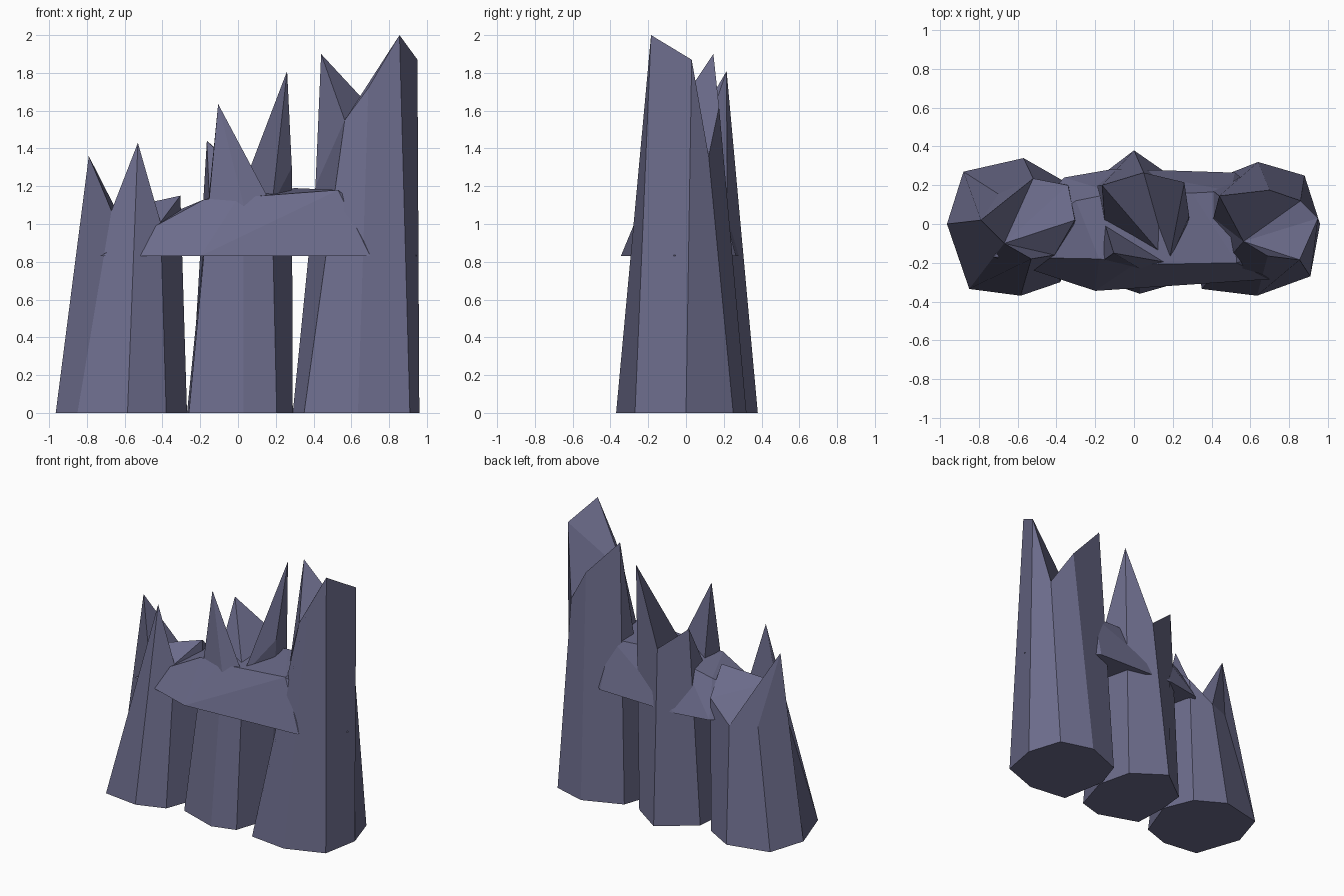
import bpy, bmesh

if "Cube" in bpy.data.objects:
    bpy.data.objects.remove(bpy.data.objects["Cube"])

stone = bpy.data.materials.new("slate_stone")
stone.diffuse_color = (0.15, 0.15, 0.26, 1.0)
stone.use_nodes = True
stone.node_tree.nodes["Principled BSDF"].inputs["Base Color"].default_value = stone.diffuse_color


def finish(bm, name):
    bmesh.ops.recalc_face_normals(bm, faces=bm.faces)
    mesh = bpy.data.meshes.new(name)
    bm.to_mesh(mesh)
    bm.free()
    mesh.materials.append(stone)
    bpy.context.collection.objects.link(bpy.data.objects.new(name, mesh))


def pillar(name, base, top, apex, ears=()):
    """Tapered eight-sided column; the jagged cap is a fan from one rim corner."""
    bm = bmesh.new()
    lo = [bm.verts.new((x, y, 0)) for x, y in base]
    hi = [bm.verts.new(p) for p in top]
    n = len(lo)
    bm.faces.new(lo[::-1])
    for i in range(n):
        j = (i + 1) % n
        bm.faces.new((lo[i], lo[j], hi[j], hi[i]))
    for e in ears:                                   # corners cut off before the fan
        bm.faces.new((hi[e - 1], hi[e], hi[(e + 1) % n]))
    ring = [hi[(apex + k) % n] for k in range(n) if (apex + k) % n not in ears]
    for a, b in zip(ring[1:], ring[2:]):
        bm.faces.new((ring[0], a, b))
    finish(bm, name)


# short pillar on the left (corners run counter-clockwise from the +x side)
pillar("left_pillar",
       [(-.27, 0), (-.36, .22), (-.57, .34), (-.88, .27),
        (-.965, 0), (-.85, -.335), (-.585, -.37), (-.38, -.30)],
       [(-.305, .02, 1.15), (-.34, .2, .975), (-.52, .235, .83), (-.70, .155, .84),
        (-.79, .02, 1.36), (-.67, -.10, 1.07), (-.53, -.18, 1.43), (-.41, -.16, 1.01)],
       apex=5, ears=(3,))

# middle pillar
pillar("middle_pillar",
       [(.29, -.03), (.23, .22), (0, .38), (-.25, .19),
        (-.27, -.02), (-.26, -.26), (.03, -.36), (.205, -.31)],
       [(.285, .04, 1.3), (.26, .215, 1.81), (.05, .265, 1.26), (-.165, .2, 1.44),
        (-.15, 0, 1.1), (-.105, -.15, 1.635), (.03, -.23, 1.1), (.18, -.2, 1.1)],
       apex=7)

# tall pillar on the right
pillar("right_pillar",
       [(.96, 0), (.88, .25), (.64, .32), (.36, .21),
        (.29, 0), (.35, -.335), (.635, -.37), (.91, -.27)],
       [(.95, .03, 1.87), (.86, .12, 1.36), (.70, .175, 1.62), (.44, .145, 1.9),
        (.41, .03, 1.2), (.565, -.09, 1.55), (.69, -.165, 1.72), (.855, -.185, 2.0)],
       apex=5)

# boulder slab bridging the pillars: convex rock with a flat underside
bm = bmesh.new()
under = [(-.73, -.17), (-.54, -.22), (-.2, -.345), (.70, -.285),
         (.95, -.06), (.52, .265), (-.1, .285), (-.36, .24)]
upper = [(-.47, -.18, .935), (-.40, -.16, 1.01), (-.18, -.18, 1.13), (0, -.21, 1.14),
         (.53, -.2, 1.18), (.5, .17, 1.18), (.3, .16, 1.19), (-.1, .16, 1.15), (-.3, .12, 1.08)]
for p in [(x, y, .83) for x, y in under] + upper:
    bm.verts.new(p)
hull = bmesh.ops.convex_hull(bm, input=bm.verts)
loose = [v for v in bm.verts if not v.link_faces]
bmesh.ops.delete(bm, geom=loose, context='VERTS')
finish(bm, "bridge_boulder")
